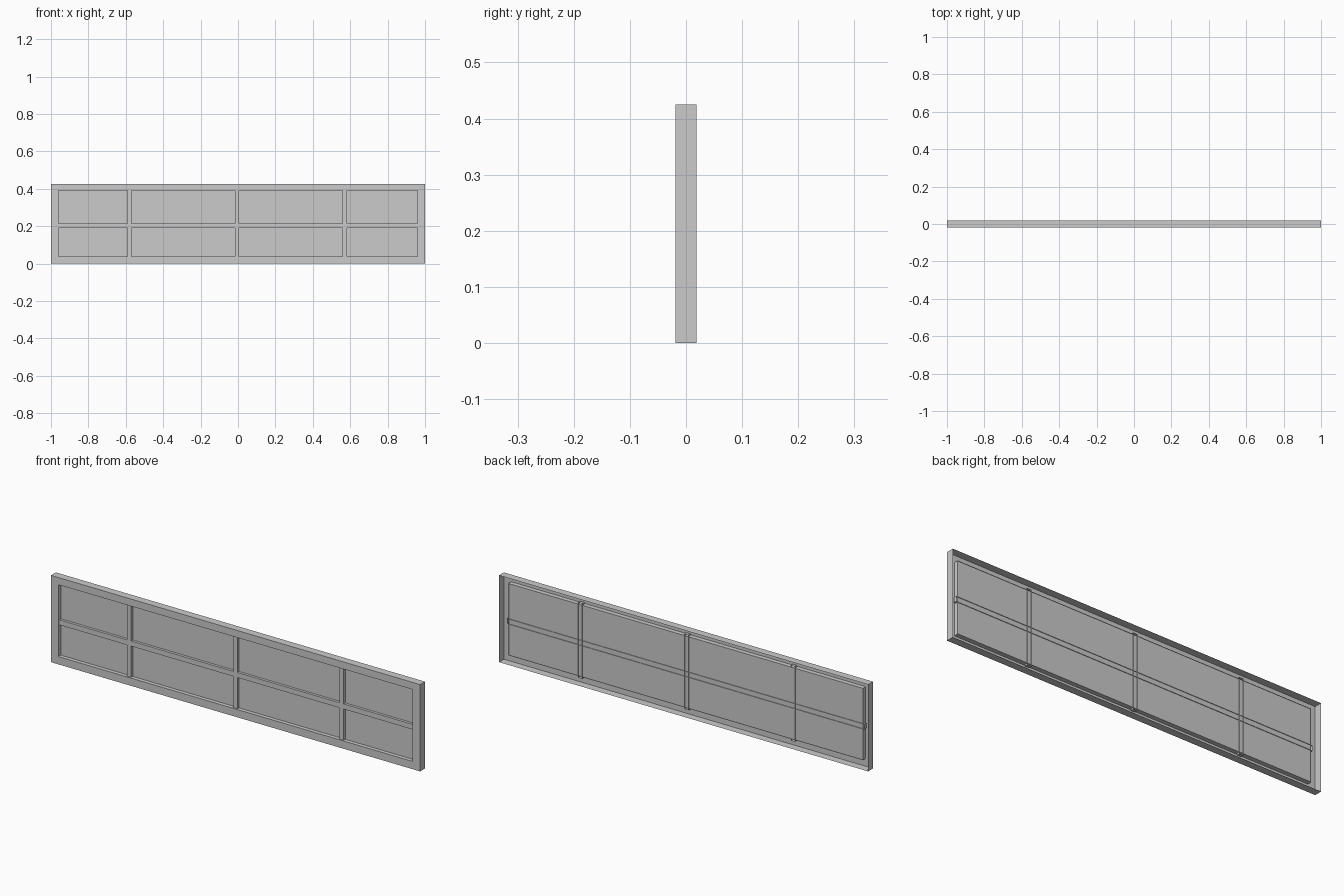
import bpy

if "Cube" in bpy.data.objects:
    bpy.data.objects.remove(bpy.data.objects["Cube"])

# Overall extents and the glazed opening
X, Z, Y = 1.0, 0.425, 0.019
OX, OZ0, OZ1 = 0.96, 0.038, 0.39
PANE_Y, LIP_Y, BAR_Y = 0.0, 0.003, -0.013


def make(name, verts, faces):
    mesh = bpy.data.meshes.new(name)
    mesh.from_pydata(verts, [], faces)
    mesh.update()
    obj = bpy.data.objects.new(name, mesh)
    bpy.context.collection.objects.link(obj)
    return obj


def rect(x0, x1, z0, z1, y):
    return [(x0, y, z0), (x1, y, z0), (x1, y, z1), (x0, y, z1)]


def bridge(name, rings, cap=False):
    """Join rectangular rings in order; optionally close the last one."""
    verts = [v for r in rings for v in r]
    faces = []
    for r in range(len(rings) - 1):
        a, b = 4 * r, 4 * r + 4
        for i in range(4):
            j = (i + 1) % 4
            faces.append((a + i, a + j, b + j, b + i))
    if cap:
        n = len(verts)
        faces.append((n - 4, n - 3, n - 2, n - 1))
    return make(name, verts, faces)


# Hollow frame: outer walls, front face, reveal around the opening
bridge("window_frame", [
    rect(-X, X, 0, Z, Y),
    rect(-X, X, 0, Z, -Y),
    rect(-OX, OX, OZ0, OZ1, -Y),
    rect(-OX, OX, OZ0, OZ1, LIP_Y),
])

# Glazing sheet
make("glass_pane", rect(-OX, OX, OZ0, OZ1, PANE_Y), [(0, 1, 2, 3)])


# Glazing bars: open-backed channels running slightly past the opening
def bar(name, x0, x1, z0, z1):
    bridge(name, [rect(x0, x1, z0, z1, LIP_Y), rect(x0, x1, z0, z1, BAR_Y)], cap=True)


EXT = 0.008
for i, cx in enumerate((-0.581, -0.005, 0.571)):
    bar(f"vertical_bar_{i + 1}", cx - 0.011, cx + 0.011, OZ0 - EXT, OZ1 + EXT)
bar("horizontal_bar", -OX - EXT, OX + EXT, 0.191, 0.216)
